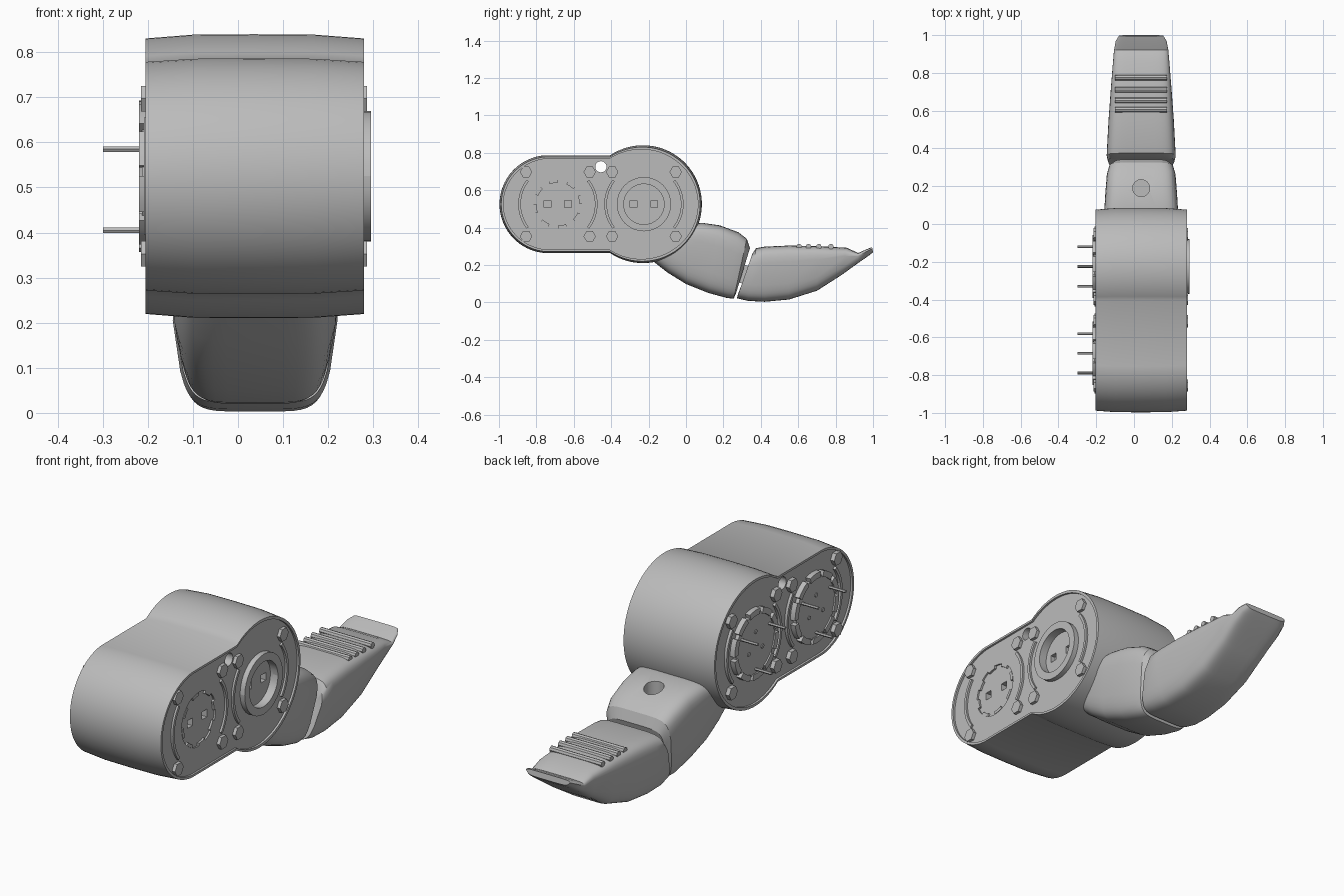
import bpy, bmesh
from math import cos, sin, radians, copysign
from mathutils import Vector

if "Cube" in bpy.data.objects:
    bpy.data.objects.remove(bpy.data.objects["Cube"])

grey = bpy.data.materials.new("plain_grey")
grey.use_nodes = True
grey.diffuse_color = (0.5, 0.5, 0.5, 1)
grey.node_tree.nodes["Principled BSDF"].inputs["Base Color"].default_value = (0.5, 0.5, 0.5, 1)

MID_Z = 0.525                  # height of both hub axes
FRONT_HUB, BACK_HUB = -0.685, -0.225
FINGER_X = 0.038
parts = []


def loft(name, rings):
    """Skin a list of equal-length rings and cap both ends."""
    bm = bmesh.new()
    loops = [[bm.verts.new(p) for p in ring] for ring in rings]
    n = len(loops[0])
    for a, b in zip(loops, loops[1:]):
        for i in range(n):
            j = (i + 1) % n
            bm.faces.new((a[i], a[j], b[j], b[i]))
    bm.faces.new(loops[0][::-1])
    bm.faces.new(loops[-1])
    bmesh.ops.recalc_face_normals(bm, faces=bm.faces)
    mesh = bpy.data.meshes.new(name)
    bm.to_mesh(mesh)
    bm.free()
    mesh.materials.append(grey)
    ob = bpy.data.objects.new(name, mesh)
    bpy.context.collection.objects.link(ob)
    parts.append(ob)
    return ob


def arc(cy, cz, r, a0, a1, n):
    """Points of an arc in the side plane, angles in degrees."""
    angles = [radians(a0 + (a1 - a0) * i / n) for i in range(n + 1)]
    return [(cy + r * cos(a), cz + r * sin(a)) for a in angles]


def circle(cy, cz, r, n=32):
    return arc(cy, cz, r, 0, 360, n)[:-1]


def prism(name, outline, x0, x1):
    return loft(name, [[(x, y, z) for y, z in outline] for x in (x0, x1)])


def band(name, cy, r0, r1, a0, a1, x0, x1, n=16):
    outline = arc(cy, MID_Z, r1, a0, a1, n) + arc(cy, MID_Z, r0, a1, a0, n)
    return prism(name, outline, x0, x1)


def cut(ob, cutter):
    """Subtract the cutter for good, then drop it."""
    mod = ob.modifiers.new("cut", 'BOOLEAN')
    mod.operation, mod.solver, mod.object = 'DIFFERENCE', 'EXACT', cutter
    cutter.hide_render = True
    bpy.context.view_layer.update()
    graph = bpy.context.evaluated_depsgraph_get()
    mesh = bpy.data.meshes.new_from_object(ob.evaluated_get(graph))
    ob.modifiers.clear()
    ob.data = mesh
    parts.remove(cutter)
    bpy.data.objects.remove(cutter)


# Housing: small round end blended into a larger drum, slightly barrelled
outline = arc(-0.735, MID_Z, 0.262, 94, 266, 32) + arc(-0.23, MID_Z, 0.315, -124, 124, 52)


def housing_ring(x, inset):
    ky, kz = 1 - inset / 0.54, 1 - inset / 0.3
    return [(x, -0.46 + (y + 0.46) * ky, MID_Z + (z - MID_Z) * kz) for y, z in outline]


housing = loft("housing", [housing_ring(x, i) for x, i in (
    (-0.195, 0.021), (-0.205, 0.021), (-0.205, 0.009), (-0.1, 0.001), (0.035, 0),
    (0.17, 0.001), (0.28, 0.009), (0.28, 0.021), (0.27, 0.021))])
cut(housing, prism("cable_cutter", circle(-0.455, 0.725, 0.03, 20), -0.4, 0.4))
cut(housing, prism("front_recess_cutter", circle(FRONT_HUB, MID_Z, 0.13), 0.262, 0.4))
cut(housing, prism("back_recess_cutter", circle(BACK_HUB, MID_Z, 0.108), 0.255, 0.4))
for hub in (FRONT_HUB, BACK_HUB):
    for side in (-1, 1):
        square = arc(hub + side * 0.055, MID_Z, 0.026, 45, 315, 3)
        cut(housing, prism("slot_cutter", square, 0.23, 0.4))

# Details around each hub
for label, hub in (("front", FRONT_HUB), ("back", BACK_HUB)):
    # Hex bolts on both faces
    for dy in (-0.17, 0.17):
        for dz in (-0.172, 0.172):
            bolt = circle(hub + dy, MID_Z + dz, 0.033, 6)
            prism(label + "_left_bolt", bolt, 0.262, 0.286)
            prism(label + "_right_bolt", bolt, -0.215, -0.19)
    # Thin guard arcs between the bolts
    for a in (0, 180):
        band(label + "_left_guard", hub, 0.198, 0.212, a - 38, a + 38, 0.262, 0.28)
        band(label + "_right_guard", hub, 0.198, 0.212, a - 38, a + 38, -0.208, -0.19)
    # Horn disc with a notched rim and three pins
    prism(label + "_horn_disc", circle(hub, MID_Z, 0.148), -0.213, -0.19)
    for k in range(10):
        band(label + "_horn_rim", hub, 0.14, 0.168, k * 36, k * 36 + 28, -0.22, -0.19, 4)
    for y, z in arc(hub, MID_Z, 0.12, 30, 270, 2):
        prism(label + "_pin", circle(y, z, 0.007, 6), -0.3, -0.19)
    for y, z in arc(hub, MID_Z, 0.06, 90, 330, 2):
        prism(label + "_rivet", circle(y, z, 0.01, 8), -0.217, -0.2)

# Raised collar on the back hub, broken tick ring on the front hub
for a in (0, 180):
    band("back_collar", BACK_HUB, 0.108, 0.145, a, a + 180, 0.262, 0.295)
for k in range(8):
    band("front_tick", FRONT_HUB, 0.115, 0.13, k * 45, k * 45 + 22, 0.258, 0.272, 4)


# Finger segments: rounded box sections, narrower underneath
def finger_ring(bottom, top, half, n=40):
    b, t = Vector((0, *bottom)), Vector((0, *top))
    ring = []
    for i in range(n):
        a = radians(360 * (i + 0.5) / n)
        u = copysign(abs(cos(a)) ** 0.36, cos(a))
        v = 0.5 + 0.5 * copysign(abs(sin(a)) ** 0.36, sin(a))
        p = b.lerp(t, v)
        p.x = FINGER_X + u * half * (0.8 + 0.2 * min(1, v / 0.55))
        ring.append(p)
    return ring


inner = loft("inner_finger", [finger_ring(*s) for s in (
    ((-0.17, 0.215), (0.0, 0.41), 0.19),
    ((-0.1, 0.16), (0.04, 0.422), 0.196),
    ((0.0, 0.098), (0.09, 0.425), 0.196),
    ((0.12, 0.05), (0.18, 0.412), 0.19),
    ((0.22, 0.023), (0.28, 0.375), 0.182),
    ((0.255, 0.02), (0.325, 0.34), 0.17),
    ((0.268, 0.05), (0.342, 0.29), 0.145))])
bpy.ops.mesh.primitive_cylinder_add(vertices=24, radius=0.045, depth=0.3,
                                    location=(FINGER_X, 0.19, 0.4))
drill = bpy.context.object
drill.name = "finger_hole_cutter"
drill.data.materials.append(grey)
parts.append(drill)
cut(inner, drill)

loft("outer_finger", [finger_ring(*s) for s in (
    ((0.28, 0.05), (0.345, 0.215), 0.15),
    ((0.272, 0.022), (0.355, 0.26), 0.176),
    ((0.33, 0.008), (0.375, 0.29), 0.183),
    ((0.42, 0.003), (0.42, 0.298), 0.18),
    ((0.55, 0.015), (0.55, 0.304), 0.173),
    ((0.7, 0.062), (0.7, 0.301), 0.162),
    ((0.83, 0.145), (0.86, 0.292), 0.15),
    ((0.92, 0.21), (0.92, 0.264), 0.144),
    ((0.975, 0.248), (0.965, 0.284), 0.135),
    ((1.0, 0.268), (0.995, 0.295), 0.118))])

# Hidden knuckle joining the two segments
prism("knuckle", circle(0.31, 0.15, 0.05, 20), FINGER_X - 0.11, FINGER_X + 0.11)

# Grip ridges on the fingertip
for y in (0.605, 0.655, 0.71, 0.775):
    prism("grip_ridge", circle(y, 0.298, 0.015, 8), FINGER_X - 0.138, FINGER_X + 0.138)

bpy.ops.object.select_all(action='DESELECT')
for ob in parts:
    ob.select_set(True)
bpy.context.view_layer.objects.active = housing
bpy.ops.object.shade_smooth_by_angle(angle=radians(32))
